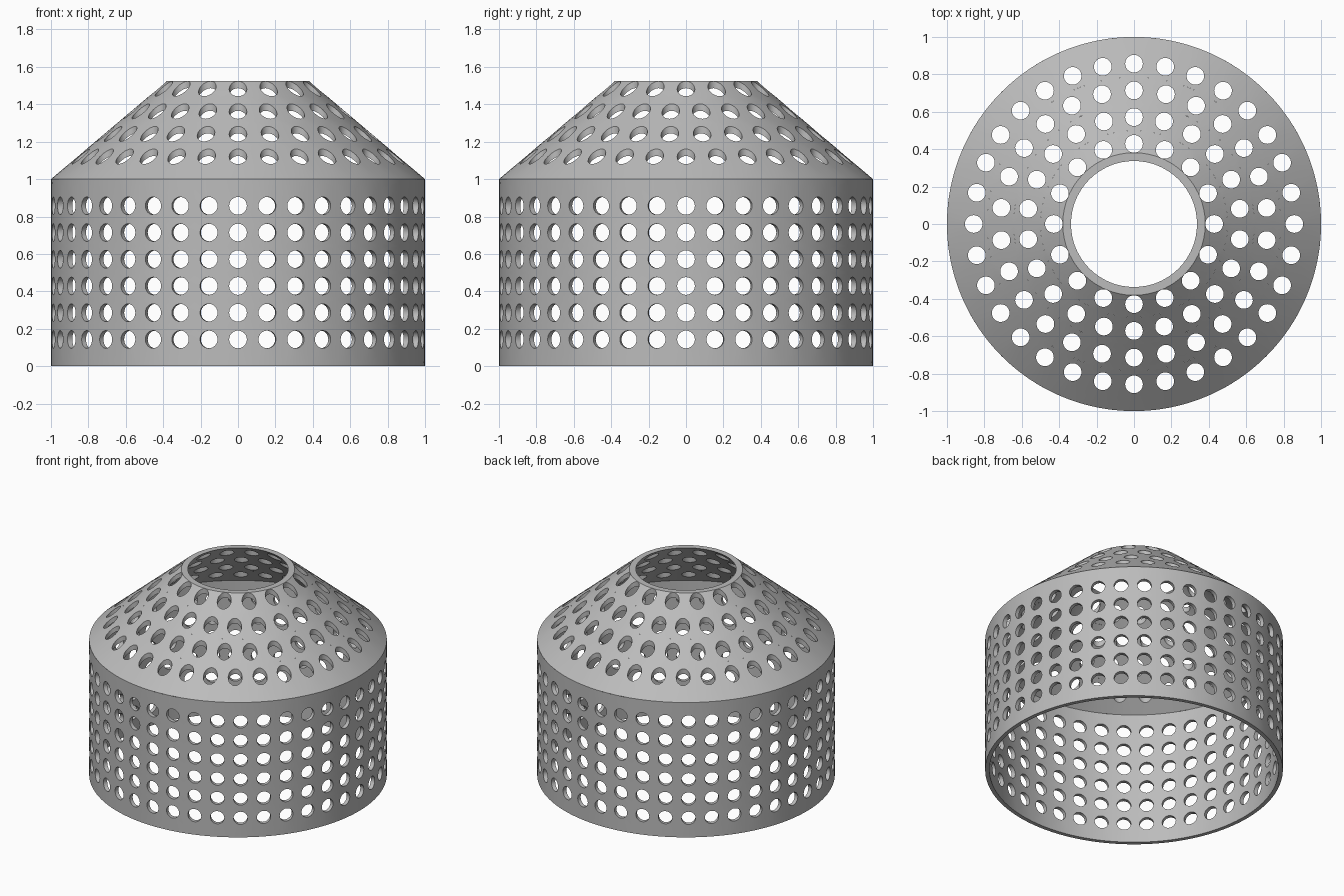
import bpy, bmesh, math

default = bpy.data.objects.get("Cube")
if default:
    bpy.data.objects.remove(default)

UNIT = 1 / 21                 # hole spacing is three units
HOLE_R = 0.995 * UNIT
WALL = 0.6 * UNIT
SIDES = 24                    # points around each hole
DRUM_TOP = 1.0
TOP = 32 * UNIT
RIM = 8 * UNIT
SLOPE = (TOP - DRUM_TOP) / (1 - RIM)
OFFSET = WALL * math.hypot(1, SLOPE) / SLOPE    # wall measured level

grey = bpy.data.materials.new("light_grey")
grey.use_nodes = True
grey.diffuse_color = (0.5, 0.5, 0.5, 1)
grey.node_tree.nodes["Principled BSDF"].inputs["Base Color"].default_value = (0.5, 0.5, 0.5, 1)


def drum_point(angle, z, inner):
    r = 1 - WALL if inner else 1
    return r * math.sin(angle), -r * math.cos(angle), z


def drum_radius(v, inner):
    return 1 - WALL if inner else 1


def cone_point(angle, r, inner):
    reach = r + OFFSET if inner else r
    return -r * math.sin(angle), -r * math.cos(angle), DRUM_TOP + (1 - reach) * SLOPE


def drum_hole(x, y, centre, inner):
    return math.asin(x / drum_radius(y, inner)), centre + y


def cone_hole(x, y, centre, inner):
    return math.atan2(x, centre + y), math.hypot(x, centre + y)


def add_cell(bm, point, hole, turn, half, centre, limits, cap):
    """One wall panel with a round hole, both skins and the hole lining."""
    skins = []
    for inner in (False, True):
        low, high = limits[inner]
        ring, border = [], []
        for i in range(SIDES):
            c = math.cos(i * math.tau / SIDES)
            s = math.sin(i * math.tau / SIDES)
            a, v = hole(HOLE_R * c, HOLE_R * s, centre, inner)
            ring.append(bm.verts.new(point(turn + a, v, inner)))
            # Push the same direction out to the panel's rectangular edge
            m = max(abs(c), abs(s))
            reach = high - centre if s > 0 else centre - low
            border.append(bm.verts.new(point(turn + half * c / m,
                                             centre + reach * s / m, inner)))
        skins.append((ring, border))
    (ring, border), (in_ring, in_border) = skins
    for i in range(SIDES):
        j = (i + 1) % SIDES
        bm.faces.new((ring[i], border[i], border[j], ring[j]))
        bm.faces.new((in_ring[j], in_border[j], in_border[i], in_ring[i]))
        bm.faces.new((ring[i], ring[j], in_ring[j], in_ring[i]))
        # The free edge closes the wall along the panel's lower side
        if cap and SIDES * 5 // 8 <= i < SIDES * 7 // 8:
            bm.faces.new((border[j], border[i], in_border[i], in_border[j]))


def build_part(name, point, hole, counts, first, outer_ends, inner_ends):
    """Stack rings of panels; the two skins may end at different places."""
    bm = bmesh.new()
    last = len(counts) - 1
    for row, count in enumerate(counts):
        centre = (first + 3 * row) * UNIT
        limits = [(start if row == 0 else centre - 1.5 * UNIT,
                   end if row == last else centre + 1.5 * UNIT)
                  for start, end in (outer_ends, inner_ends)]
        for i in range(count):
            add_cell(bm, point, hole, i * math.tau / count, math.pi / count,
                     centre, limits, row == 0)
    bmesh.ops.remove_doubles(bm, verts=bm.verts, dist=1e-5)
    mesh = bpy.data.meshes.new(name)
    bm.to_mesh(mesh)
    bm.free()
    mesh.materials.append(grey)
    mesh.shade_smooth()
    mesh.set_sharp_from_angle(angle=math.radians(30))
    bpy.context.collection.objects.link(bpy.data.objects.new(name, mesh))


# Straight drum: six rows of forty radial holes
inner_top = DRUM_TOP - (OFFSET - WALL) * SLOPE
build_part("perforated_drum", drum_point, drum_hole, [40] * 6, 3,
           (0, DRUM_TOP), (0, inner_top))

# Conical shoulder: four rings of vertical holes around the open rim
build_part("perforated_shoulder", cone_point, cone_hole, [16, 22, 26, 32], 9,
           (RIM, 1), (RIM - OFFSET, 1 - WALL))
